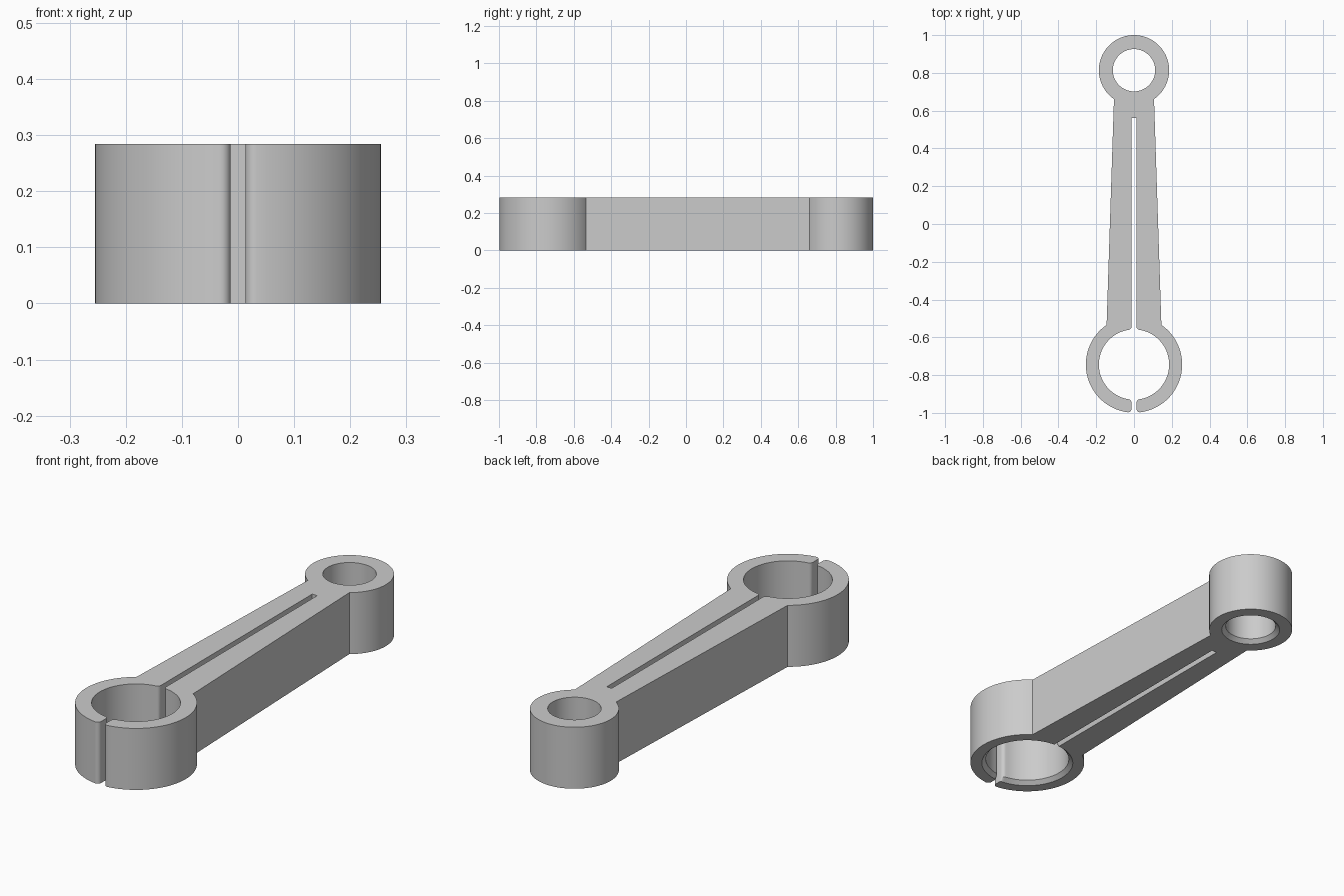
import bpy
import bmesh
from math import atan2, sin, cos, sqrt, pi, radians, hypot

cube = bpy.data.objects.get("Cube")
if cube:
    bpy.data.objects.remove(cube, do_unlink=True)

HEIGHT = 0.284
CHAMFER = 0.018
BIG_Y, BIG_R, BIG_BORE = -0.744, 0.255, 0.186
SMALL_Y, SMALL_R, SMALL_BORE = 0.814, 0.186, 0.112
GAP, SLOT_END = 0.013, 0.56       # half width of the slot, and its closed end
ARM_BIG, ARM_SMALL = 0.145, 0.106  # half width of the arm at each ring


def arc(cx, cy, r, start, end, steps):
    angles = [start + (end - start) * i / steps for i in range(steps + 1)]
    return [(cx + r * cos(a), cy + r * sin(a)) for a in angles]


def fillet_centre(distance, radius, side):
    """Centre of a fillet between the slot wall and a big ring circle, and its direction."""
    x = GAP + radius
    y = side * sqrt(distance ** 2 - x ** 2)
    return x, BIG_Y + y, atan2(y, x)


# Half outline, going clockwise from the back of the small ring
small_joint = atan2(-sqrt(SMALL_R ** 2 - ARM_SMALL ** 2), ARM_SMALL)
big_joint = atan2(sqrt(BIG_R ** 2 - ARM_BIG ** 2), ARM_BIG)
F = 0.018
ox, oy, oa = fillet_centre(BIG_R - F, F, -1)
ix, iy, ia = fillet_centre(BIG_BORE + F, F, -1)
sx, sy, sa = fillet_centre(BIG_BORE + F, F, 1)

outline = arc(0, SMALL_Y, SMALL_R, pi / 2, small_joint, 36)
outline += arc(0, BIG_Y, BIG_R, big_joint, oa, 36)
outline += arc(ox, oy, F, oa, -pi, 6)[1:]
outline += arc(ix, iy, F, pi, ia + pi, 6)
outline += arc(0, BIG_Y, BIG_BORE, ia, sa, 40)[1:]
outline += arc(sx, sy, F, sa + pi, pi, 6)[1:]
outline += [(GAP, SLOT_END), (0, SLOT_END)]
outline += arc(0, SMALL_Y, SMALL_BORE, -pi / 2, pi / 2, 32)
outline = [(0 if abs(x) < 1e-6 else x, y) for x, y in outline]


def widened(point):
    """Push points near a bore out to the mouth of its chamfer."""
    x, y = point
    for centre, bore in ((BIG_Y, BIG_BORE), (SMALL_Y, SMALL_BORE)):
        r = hypot(x, y - centre)
        if r < bore + CHAMFER:
            k = (bore + CHAMFER) / r
            return x * k, centre + (y - centre) * k
    return point


# Layers: chamfered underside, top of the chamfer, top face
bm = bmesh.new()
layers = [[bm.verts.new((*widened(p), 0)) for p in outline]]
for z in (CHAMFER, HEIGHT):
    layers.append([bm.verts.new((*p, z)) for p in outline])
for low, high in zip(layers, layers[1:]):
    for i in range(len(outline)):
        j = (i + 1) % len(outline)
        if outline[i][0] == 0 and outline[j][0] == 0:
            continue  # leave the mirror plane open
        bm.faces.new((low[j], low[i], high[i], high[j]))
bm.faces.new(layers[0])
bm.faces.new(list(reversed(layers[-1])))

mesh = bpy.data.meshes.new("clamp_lever")
bm.to_mesh(mesh)
bm.free()
lever = bpy.data.objects.new("clamp_lever", mesh)
bpy.context.collection.objects.link(lever)

# Grey finish
grey = bpy.data.materials.new("plain_grey")
grey.use_nodes = True
colour = (0.6, 0.6, 0.6, 1)
grey.diffuse_color = colour
grey.node_tree.nodes["Principled BSDF"].inputs["Base Color"].default_value = colour
mesh.materials.append(grey)

# Smooth the curved walls, then mirror to the other half
bpy.ops.object.select_all(action="DESELECT")
lever.select_set(True)
bpy.context.view_layer.objects.active = lever
bpy.ops.object.shade_smooth_by_angle(angle=radians(25))
mirror = lever.modifiers.new("mirror", "MIRROR")
mirror.use_axis[0] = True
mirror.use_clip = True
